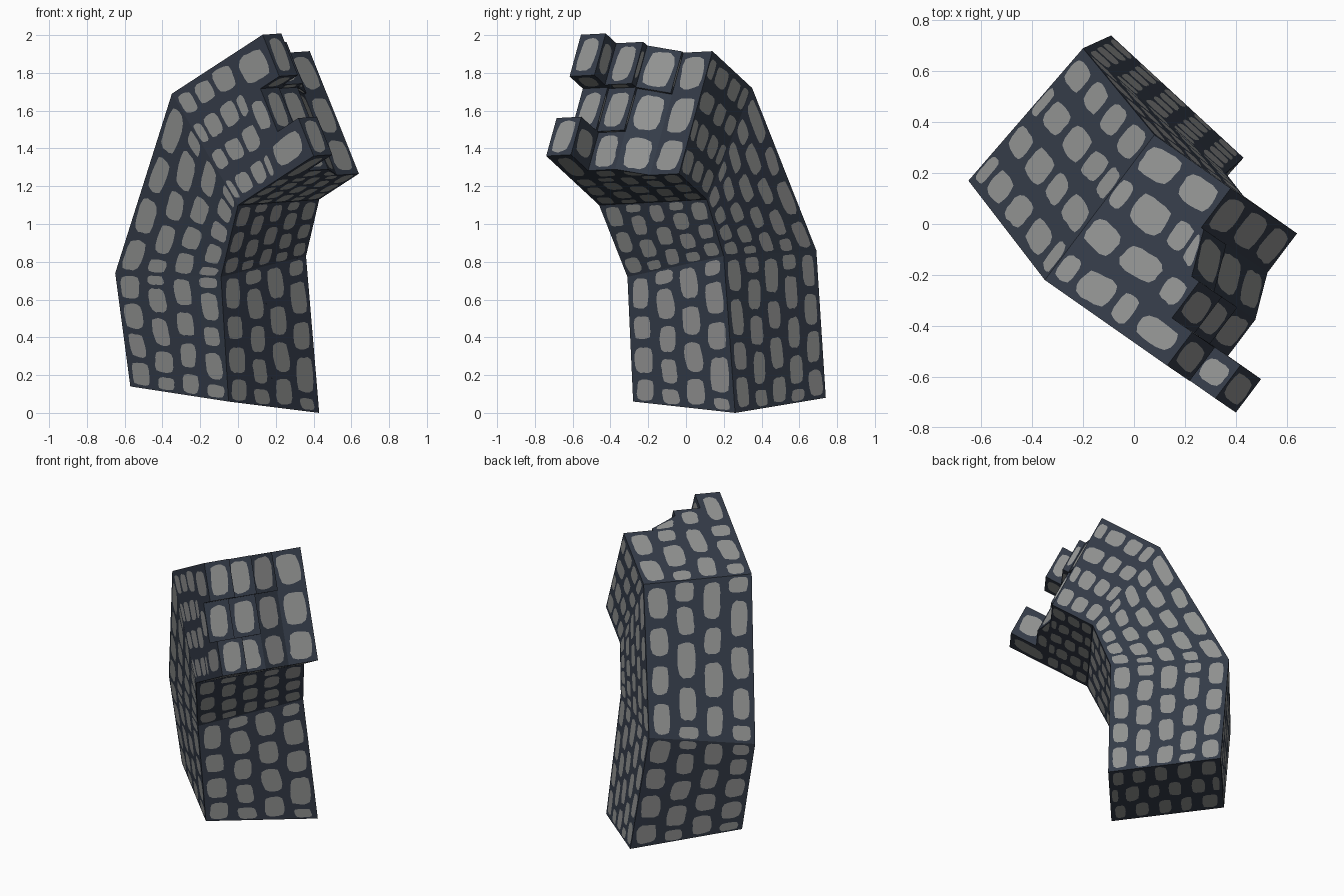
import bpy, bmesh, math, random
from mathutils import Vector as V

if "Cube" in bpy.data.objects:
    bpy.data.objects.remove(bpy.data.objects["Cube"])

random.seed(4)

def material(name, rgb):
    m = bpy.data.materials.new(name)
    m.diffuse_color = (*rgb, 1)
    m.use_nodes = True
    m.node_tree.nodes["Principled BSDF"].inputs["Base Color"].default_value = m.diffuse_color
    return m

mortar = material("dark mortar", (0.034, 0.044, 0.065))
stone = material("grey stone", (0.28, 0.285, 0.28))

# bent square pillar: rings of corners A, B (inner side), C, D (outer side)
A, B, C, D = range(4)
rings = [
    [V((0.43, 0.26, 0.0)), V((-0.05, -0.28, 0.06)), V((-0.57, 0.20, 0.14)), V((-0.09, 0.74, 0.08))],
    [V((0.36, 0.20, 0.83)), V((-0.09, -0.31, 0.72)), V((-0.65, 0.17, 0.74)), V((-0.20, 0.69, 0.86))],
    [V((0.43, 0.11, 1.13)), V((0.0, -0.46, 1.10)), V((-0.35, -0.22, 1.69)), V((0.08, 0.35, 1.72))],
]
axis = V((1.0, -0.7, 0.65))
U = rings[2][A] - rings[2][B]
W = rings[2][C] - rings[2][B]

def tip(u, v, h):
    """Point on the top section: across u, outward v, height h along its axis."""
    return rings[2][B] + U * u + W * v + axis * (h + 0.09 * v)

FLOOR = 0.21
rings.append([tip(1, 0, FLOOR), tip(0, 0, FLOOR), tip(0, 1, FLOOR), tip(1, 1, FLOOR)])

def cell(bm, f, s0, s1, t0, t1, wide, high, n=16):
    """One mortar cell with a rounded stone cut into it."""
    outer, inner = [], []
    sm, tm, ds, dt = (s0 + s1) / 2, (t0 + t1) / 2, (s1 - s0) / 2, (t1 - t0) / 2
    wide *= random.uniform(0.9, 1.1)
    high *= random.uniform(0.94, 1.06)
    lean = random.uniform(-0.1, 0.1)
    for k in range(n):
        a = 2 * math.pi * k / n + math.pi / 4
        c, s = math.cos(a), math.sin(a)
        m = max(abs(c), abs(s))
        r = (c ** 4 + s ** 4) ** -0.27 * random.uniform(0.95, 1.04)
        outer.append(bm.verts.new(f(sm + ds * c / m, tm + dt * s / m)))
        inner.append(bm.verts.new(f(sm + ds * (wide * c * r + lean * s), tm + dt * high * s * r)))
    for k in range(n):
        j = (k + 1) % n
        bm.faces.new((outer[k], outer[j], inner[j], inner[k]))
    bm.faces.new(inner).material_index = 1

def patch(bm, p, q, r, s, cols, rows, wide=0.66, high=0.78):
    """Four-cornered wall of staggered stone columns; p-q is the lower edge."""
    f = lambda a, b: p.lerp(q, a).lerp(s.lerp(r, a), b)
    for i in range(cols):
        cuts = [0.0]
        if rows > 1:
            shift = (0.5 if i % 2 else 0.95) + random.uniform(-0.1, 0.05)
            cuts += [(k + shift + random.uniform(-0.1, 0.1)) / rows for k in range(rows)]
            cuts = [c for c in cuts if c < 1 - 0.3 / rows]
        cuts.append(1.0)
        for t0, t1 in zip(cuts, cuts[1:]):
            cell(bm, f, i / cols, (i + 1) / cols, t0, t1, wide, high)

def finish(bm, name):
    me = bpy.data.meshes.new(name)
    bmesh.ops.recalc_face_normals(bm, faces=bm.faces)
    bm.to_mesh(me)
    bm.free()
    me.materials.append(mortar)
    me.materials.append(stone)
    ob = bpy.data.objects.new(name, me)
    bpy.context.collection.objects.link(ob)

# pillar sections: (columns, rows) for the sides AB, BC, CD, DA
layout = [
    ("pillar_base", [(4, 4), (4, 4), (4, 4), (5, 4)]),
    ("pillar_bend", [(5, 3), (4, 4), (4, 4), (5, 4)]),
    ("pillar_top", [(5, 3), (4, 3), (4, 2), (4, 3)]),
]
for n, (name, sides) in enumerate(layout):
    bm = bmesh.new()
    lo, hi = rings[n], rings[n + 1]
    for k, (cols, rows) in enumerate(sides):
        j = (k + 1) % 4
        patch(bm, lo[j], lo[k], hi[k], hi[j], cols, rows)
    if n == 0:  # underside
        patch(bm, lo[A], lo[B], lo[C], lo[D], 3, 5, 0.8, 0.55)
    bmesh.ops.remove_doubles(bm, verts=bm.verts, dist=0.0005)
    finish(bm, name)

# broken end: blocks of different heights on a 4 x 3 grid
us = [0, 0.23, 0.48, 0.73, 1]
vs = [0, 0.31, 0.66, 1]
heights = [  # (left, right) height of each block, by column then row
    [(0.40, 0.40), (0.29, 0.29), (0.39, 0.39)],
    [(0.27, 0.27), (0.28, 0.28), (0.31, 0.31)],
    [(0.27, 0.21), (0.27, 0.21), (0.28, 0.22)],
    [(0.21, 0.21), (0.21, 0.21), (0.21, 0.21)],
]

def block(i, j):
    return heights[i][j] if 0 <= i < 4 and 0 <= j < 3 else (FLOOR, FLOOR)

bm = bmesh.new()
for i in range(4):
    for j in range(3):
        u0, u1, v0, v1 = us[i], us[i + 1], vs[j], vs[j + 1]
        a, b = block(i, j)
        patch(bm, tip(u0, v0, a), tip(u1, v0, b), tip(u1, v1, b), tip(u0, v1, a), 1, 1, 0.7, 0.78)
        left, right = block(i - 1, j)[1], block(i + 1, j)[0]
        down, up = block(i, j - 1), block(i, j + 1)
        walls = [
            ((u0, v1), (u0, v0), a, a, left, left),
            ((u1, v0), (u1, v1), b, b, right, right),
            ((u0, v0), (u1, v0), a, b, *down),
            ((u1, v1), (u0, v1), b, a, up[1], up[0]),
        ]
        for p, q, hp, hq, lp, lq in walls:
            if max(hp - lp, hq - lq) > 0.005:
                patch(bm, tip(*p, min(lp, hp)), tip(*q, min(lq, hq)), tip(*q, hq), tip(*p, hp), 1, 1, 0.62, 0.72)
bmesh.ops.remove_doubles(bm, verts=bm.verts, dist=0.0005)
finish(bm, "broken_end_blocks")
